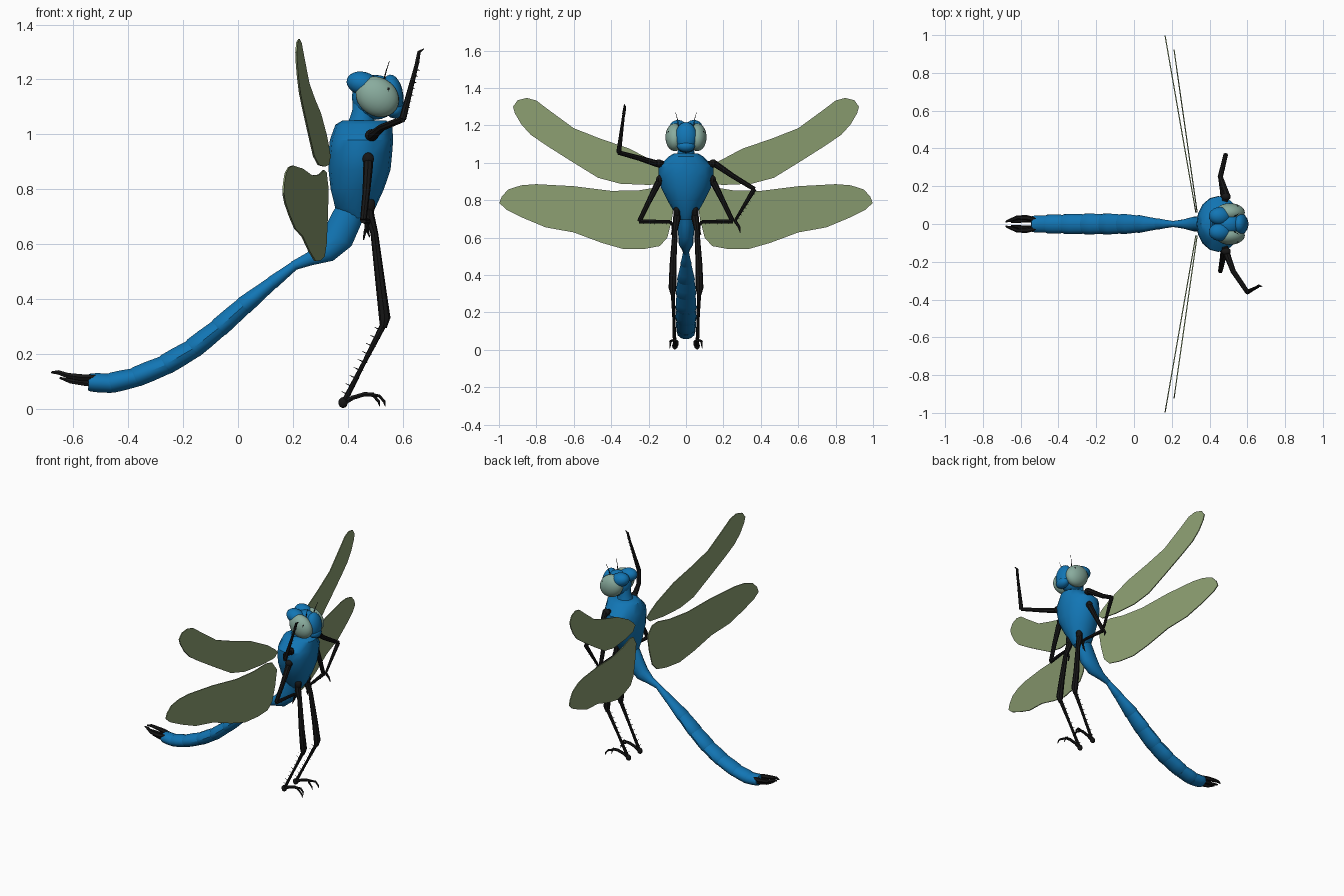
import bpy, bmesh, math
from mathutils import Vector, Matrix


def material(name, rgb):
    m = bpy.data.materials.new(name)
    m.diffuse_color = (*rgb, 1)
    return m


BLUE = material("body blue", (0.006, 0.18, 0.46))
BLACK = material("leg black", (0.008, 0.008, 0.008))
WING = material("wing olive", (0.26, 0.34, 0.165))
EYE = material("eye grey green", (0.25, 0.41, 0.34))


def finish(name, bm, mat, angle=35):
    bmesh.ops.recalc_face_normals(bm, faces=bm.faces)
    me = bpy.data.meshes.new(name)
    bm.to_mesh(me)
    bm.free()
    me.materials.append(mat)
    ob = bpy.data.objects.new(name, me)
    bpy.context.collection.objects.link(ob)
    bpy.ops.object.select_all(action='DESELECT')
    ob.select_set(True)
    bpy.context.view_layer.objects.active = ob
    bpy.ops.object.shade_smooth_by_angle(angle=math.radians(angle))
    return ob


def skin(bm, rings):
    loops = [[bm.verts.new(p) for p in r] for r in rings]
    n = len(loops[0])
    for a, b in zip(loops, loops[1:]):
        for i in range(n):
            bm.faces.new((a[i], a[(i + 1) % n], b[(i + 1) % n], b[i]))
    bm.faces.new(loops[0])
    bm.faces.new(loops[-1])


def tube(bm, pts, radii, sides=8):
    # sweep elliptical rings along a path; a radius may be (width, height)
    pts = [Vector(p) for p in pts]
    side, rings = None, []
    for i, p in enumerate(pts):
        t = (pts[min(i + 1, len(pts) - 1)] - pts[max(i - 1, 0)]).normalized()
        if side is None:
            side = Vector((1, 0, 0)) if abs(t.y) > 0.8 else Vector((0, 1, 0))
        side = (side - t * side.dot(t)).normalized()
        up = t.cross(side)
        w, h = radii[i] if isinstance(radii[i], tuple) else (radii[i],) * 2
        rings.append([p + side * w * math.cos(a) + up * h * math.sin(a)
                      for a in (k * math.tau / sides for k in range(sides))])
    skin(bm, rings)


def ball(bm, loc, size, tilt=0, seg=20, yaw=0):
    m = (Matrix.Translation(loc) @ Matrix.Rotation(yaw, 4, 'Z')
         @ Matrix.Rotation(tilt, 4, 'Y') @ Matrix.Diagonal((*size, 1)))
    bmesh.ops.create_uvsphere(bm, u_segments=seg, v_segments=seg // 2 + 2, radius=1, matrix=m)


def spines(bm, a, b, out, count=8, length=0.02):
    a, b, out = Vector(a), Vector(b), Vector(out)
    for i in range(count):
        p = a.lerp(b, (i + 1) / (count + 1))
        tube(bm, [p, p + out * length], [0.003, 0.0006], 4)


# thorax: horizontal sections (z, back x, front x, half width)
bm = bmesh.new()
rings = []
for z, x0, x1, w in [(0.695, 0.40, 0.475, 0.035), (0.73, 0.355, 0.50, 0.06), (0.80, 0.338, 0.532, 0.10),
                     (0.87, 0.33, 0.556, 0.135), (0.93, 0.33, 0.562, 0.148), (0.98, 0.335, 0.566, 0.147),
                     (1.035, 0.355, 0.562, 0.09), (1.05, 0.38, 0.54, 0.065)]:
    c, r = (x0 + x1) / 2, (x1 - x0) / 2
    rings.append([Vector((c + r * math.cos(a), w * math.sin(a), z))
                  for a in (k * math.tau / 16 for k in range(16))])
skin(bm, rings)
finish("thorax", bm, BLUE)

# abdomen: waist segment, then jointed tail segments (x, z, half width, half height)
bm = bmesh.new()
tube(bm, [(0.425, 0, 0.75), (0.395, 0, 0.69), (0.365, 0, 0.625), (0.32, 0, 0.575), (0.26, 0, 0.545), (0.20, 0, 0.52)],
     [(0.045, 0.05), (0.042, 0.058), (0.042, 0.06), (0.04, 0.046), (0.024, 0.025), (0.015, 0.017)], 14)
seg = [(0.21, 0.525, 0.015, 0.017), (0.12, 0.455, 0.03, 0.025), (0.015, 0.37, 0.048, 0.035),
       (-0.075, 0.29, 0.054, 0.037), (-0.17, 0.215, 0.055, 0.039), (-0.27, 0.157, 0.055, 0.039),
       (-0.38, 0.112, 0.052, 0.038), (-0.47, 0.092, 0.049, 0.038), (-0.545, 0.096, 0.043, 0.034)]
for (x, z, w, h), (x2, z2, w2, h2) in zip(seg, seg[1:]):
    d = Vector((x2 - x, 0, z2 - z)).normalized() * 0.01
    a, b = Vector((x, 0, z)), Vector((x2, 0, z2))
    tube(bm, [a - d, a.lerp(b, 0.5), b - d, b],
         [(w * .93, h * .93), ((w + w2) / 2, (h + h2) / 2), (w2, h2), (w2 * .9, h2 * .9)], 14)
finish("abdomen", bm, BLUE)

# tail claspers
bm = bmesh.new()
for s in (1, -1):
    tube(bm, [(-0.52, s * .022, .112), (-0.57, s * .034, .113), (-0.62, s * .034, .12), (-0.655, s * .02, .132),
              (-0.68, s * .012, .132)], [0.012, 0.014, 0.011, 0.009, 0.004], 6)
    tube(bm, [(-0.52, s * .02, .088), (-0.57, s * .02, .095), (-0.61, s * .016, .1), (-0.65, s * .008, .112)],
         [0.012, 0.012, 0.01, 0.004], 6)
finish("tail_claspers", bm, BLACK)

# neck and head
bm = bmesh.new()
tube(bm, [(0.45, 0, 1.03), (0.455, 0, 1.08), (0.465, 0, 1.15)], [(0.05, 0.053), (0.04, 0.04), (0.045, 0.045)], 14)
finish("neck", bm, BLUE)
bm = bmesh.new()
ball(bm, (0.50, 0, 1.135), (0.085, 0.07, 0.082))
for s in (1, -1):
    ball(bm, (0.455, s * .042, 1.185), (0.06, 0.048, 0.043), 0.25)
finish("head", bm, BLUE)
bm = bmesh.new()
ball(bm, (0.563, 0, 1.14), (0.04, 0.058, 0.078), -0.12)
ball(bm, (0.572, 0, 1.09), (0.034, 0.048, 0.032))
finish("face", bm, BLUE)

for s, tag in ((1, "left"), (-1, "right")):
    # eyes, pupils and antennae
    bm = bmesh.new()
    ball(bm, (0.508, s * .06, 1.137), (0.083, 0.05, 0.07), 0.6, 24)
    finish("eye_" + tag, bm, EYE)
    bm = bmesh.new()
    ball(bm, (0.551, s * .087, 1.142), (0.021, 0.009, 0.031), -0.1, 14, -s * 0.75)
    finish("pupil_" + tag, bm, BLACK)
    bm = bmesh.new()
    tube(bm, [(0.53, s * .04, 1.19), (0.54, s * .045, 1.23), (0.553, s * .056, 1.27)], [0.003, 0.002, 0.0008], 5)
    finish("antenna_" + tag, bm, BLACK)

    # wings: outlines in (y, z), swept back as they go outwards
    upper = [(.06, .92), (.09, .89), (.2, .882), (.35, .888), (.47, .92), (.6, 1.0), (.75, 1.095), (.83, 1.15),
             (.88, 1.205), (.915, 1.265), (.925, 1.3), (.9, 1.335), (.85, 1.347), (.8, 1.333), (.73, 1.28),
             (.6, 1.185), (.46, 1.13), (.3, 1.075), (.15, .995), (.09, .95)]
    lower = [(.06, .8), (.075, .7), (.1, .6), (.14, .555), (.22, .54), (.33, .538), (.45, .572), (.6, .628),
             (.75, .655), (.87, .705), (.96, .75), (.998, .785), (.985, .82), (.95, .858), (.88, .88), (.8, .886),
             (.6, .875), (.4, .85), (.25, .853), (.15, .87), (.1, .86)]
    for name, outline, x0, k in (("upper_wing_", upper, 0.343, 0.142), ("lower_wing_", lower, 0.338, 0.174)):
        bm = bmesh.new()
        skin(bm, [[(x0 - k * y + dx, s * y, z) for y, z in outline] for dx in (-0.003, 0.003)])
        finish(name + tag, bm, WING)

    # hind legs, standing, with spines and two-clawed feet
    bm = bmesh.new()
    hip, knee, heel = (0.475, s * .045, 0.76), (0.535, s * .07, 0.315), (0.385, s * .06, 0.022)
    ball(bm, (0.48, s * .048, 0.74), (0.022, 0.02, 0.03), 0, 10)
    tube(bm, [hip, (0.478, s * .05, .70), (0.497, s * .058, .64), (0.52, s * .07, .45), (0.535, s * .072, .33),
              (0.53, s * .07, .295)], [0.015, 0.02, 0.014, 0.018, 0.021, 0.012])
    tube(bm, [knee, (0.46, s * .065, .168), heel], [0.012, 0.008, 0.01])
    ball(bm, (0.383, s * .06, 0.022), (0.018, 0.014, 0.02), 0, 10)
    tube(bm, [heel, (0.42, s * .06, .04), (0.46, s * .062, .052), (0.495, s * .065, .052)],
         [0.012, 0.009, 0.009, 0.008], 6)
    for y, dx in ((.046, -0.02), (.084, 0)):
        tube(bm, [(0.475, s * .063, .053), (0.515 + dx, s * y, .046), (0.533 + dx, s * y, .026),
                  (0.537 + dx, s * (y + .003), .008)], [0.007, 0.006, 0.005, 0.0015], 6)
    spines(bm, knee, heel, (-0.9, 0, 0.45), 9, 0.026)
    spines(bm, knee, heel, (0.6, 0, -0.1), 9, 0.022)
    finish("hind_leg_" + tag, bm, BLACK)

    # middle legs, folded with hands at the waist
    bm = bmesh.new()
    a, b = (0.457, s * .25, 0.687), (0.475, s * .085, 0.685)
    ball(bm, (0.475, s * .14, 0.91), (0.022, 0.02, 0.024), 0, 10)
    tube(bm, [(0.475, s * .125, .92), (0.475, s * .15, .89), (0.468, s * .20, .79), a], [0.016, 0.018, 0.014, 0.012])
    tube(bm, [a, b], [0.012, 0.008])
    tube(bm, [b, (0.47, s * .072, .668), (0.462, s * .07, .64), (0.458, s * .08, .615)], [0.01, 0.007, 0.006, 0.002], 6)
    spines(bm, a, b, (0.3, 0, -0.9), 7, 0.016)
    finish("middle_leg_" + tag, bm, BLACK)


# front legs: one lowered, one raised in a wave
def front_leg(name, s, mid, elbow, wrist, hand, tip, out):
    bm = bmesh.new()
    ball(bm, (0.488, s * .145, 0.997), (0.026, 0.022, 0.022), 0, 10)
    tube(bm, [(0.48, s * .12, 0.995), (0.49, s * .155, 0.995), mid, elbow], [0.016, 0.018, 0.014, 0.012])
    tube(bm, [elbow, wrist], [0.013, 0.007])
    tube(bm, [wrist, hand, tip], [0.009, 0.007, 0.002], 6)
    spines(bm, elbow, wrist, out, 8, 0.018)
    finish(name, bm, BLACK)


front_leg("front_leg_lowered", 1, (0.457, .25, .93), (0.485, .365, .86), (0.465, .262, .69),
          (0.47, .285, .655), (0.48, .29, .625), (0, 0.8, -0.5))
front_leg("front_leg_raised", -1, (0.525, -.25, 1.025), (0.60, -.36, 1.055), (0.653, -.333, 1.26),
          (0.66, -.327, 1.30), (0.678, -.33, 1.312), (0.9, 0, -0.2))
